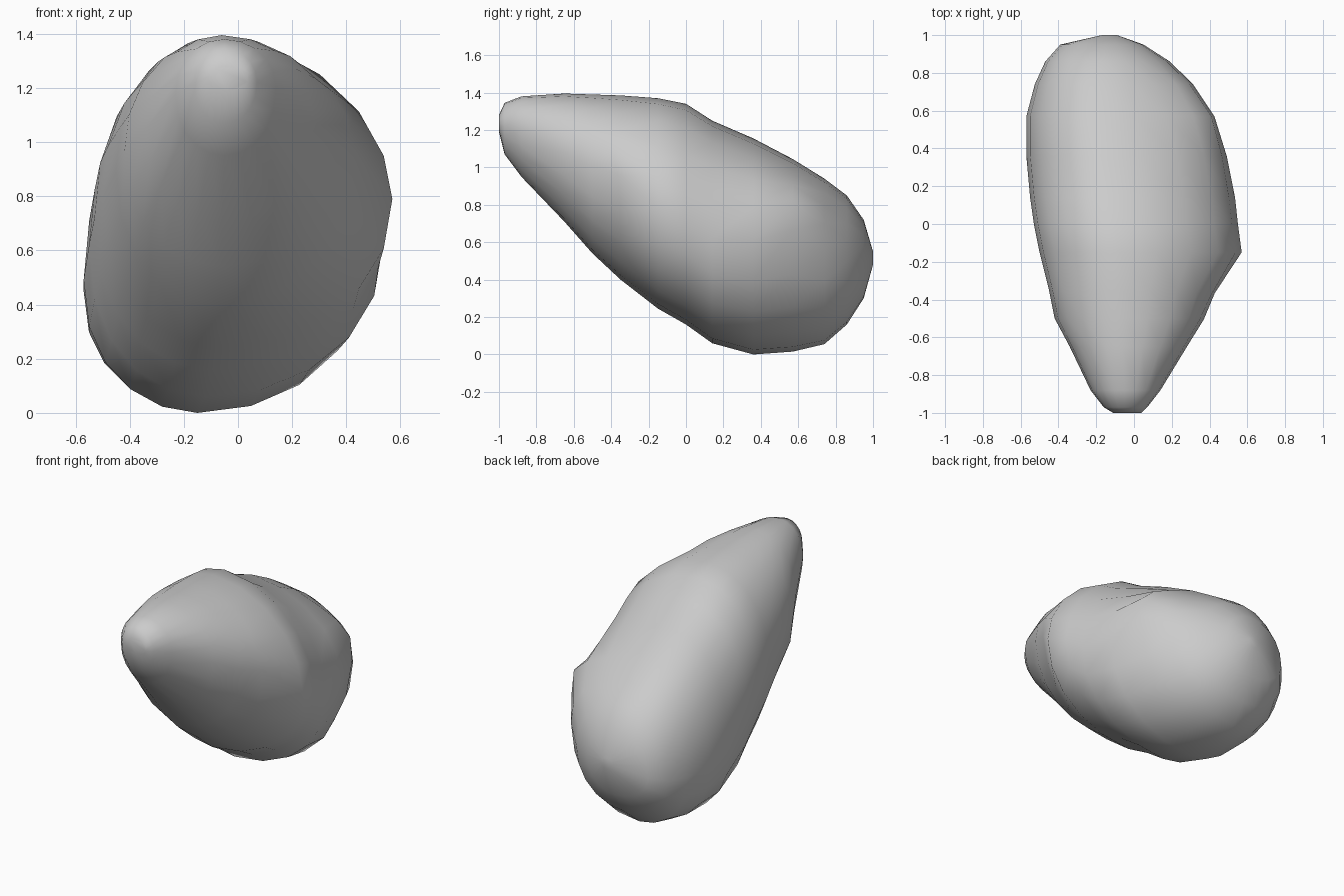
import bpy, bmesh, math
from mathutils import Vector

# Cross-sections along the stone:
# y, x left, x right, z bottom, z top, x of crest, z of widest left, z of widest right
SECTIONS = [
    (-1.00, -0.11, 0.04, 1.19, 1.28, -0.04, 1.24, 1.24),
    (-0.97, -0.16, 0.07, 1.07, 1.345, -0.05, 1.22, 1.22),
    (-0.88, -0.23, 0.14, 0.95, 1.38, -0.05, 1.18, 1.20),
    (-0.65, -0.34, 0.28, 0.71, 1.395, -0.06, 1.05, 1.08),
    (-0.50, -0.42, 0.37, 0.54, 1.39, -0.06, 0.96, 1.00),
    (-0.35, -0.45, 0.43, 0.40, 1.385, -0.07, 0.90, 0.95),
    (-0.15, -0.50, 0.57, 0.245, 1.37, -0.08, 0.80, 0.79),
    (0.00, -0.53, 0.55, 0.16, 1.34, -0.10, 0.72, 0.73),
    (0.14, -0.55, 0.535, 0.06, 1.25, -0.12, 0.62, 0.62),
    (0.36, -0.57, 0.49, 0.00, 1.155, -0.15, 0.49, 0.60),
    (0.57, -0.57, 0.41, 0.015, 1.045, -0.17, 0.45, 0.64),
    (0.74, -0.525, 0.31, 0.055, 0.94, -0.18, 0.43, 0.56),
    (0.86, -0.47, 0.19, 0.16, 0.85, -0.16, 0.44, 0.50),
    (0.95, -0.39, 0.05, 0.30, 0.72, -0.15, 0.47, 0.51),
    (1.00, -0.17, -0.09, 0.48, 0.55, -0.13, 0.52, 0.52),
]
SIDES = 20


def ring(bm, y, xl, xr, zb, zt, xc, zl, zr):
    verts = []
    for i in range(SIDES):
        a = 2 * math.pi * i / SIDES
        c, s = math.cos(a), math.sin(a)
        x = xc + c * ((xr - xc) if c > 0 else (xc - xl))
        # widest height slides from the left side to the right side
        zm = zl + (zr - zl) * (c + 1) / 2
        if s > 0:    # upper side: flatter shoulder at front right
            power = 1.1 if c > 0 and -0.4 < y < 0.1 else 0.95
        else:        # underside: a little fuller on the left
            power = 0.88 if c < 0 else 0.93
        h = math.copysign(abs(s) ** power, s)
        z = zm + h * ((zt - zm) if s > 0 else (zm - zb))
        verts.append(bm.verts.new((x, y, z)))
    return verts


def pull_corner(bm, target, radius):
    """Pull the surface out to a corner point with a soft falloff."""
    target = Vector(target)
    near = min(bm.verts, key=lambda v: (v.co - target).length)
    origin, move = near.co.copy(), target - near.co
    for v in bm.verts:
        d = (v.co - origin).length / radius
        if d < 1:
            v.co += move * (1 - d)


# Stone body lofted through the sections
bm = bmesh.new()
rings = [ring(bm, *s) for s in SECTIONS]
for a, b in zip(rings, rings[1:]):
    for i in range(SIDES):
        j = (i + 1) % SIDES
        bm.faces.new((a[i], a[j], b[j], b[i]))
bm.faces.new(rings[0])
bm.faces.new(rings[-1])

# Blunt corners on the right side
pull_corner(bm, (0.41, 0.57, 0.82), 0.3)
pull_corner(bm, (0.40, -0.39, 1.10), 0.2)

bmesh.ops.recalc_face_normals(bm, faces=bm.faces)
for f in bm.faces:
    f.smooth = True
mesh = bpy.data.meshes.new("stone")
bm.to_mesh(mesh)
bm.free()
stone = bpy.data.objects.new("stone", mesh)
bpy.context.collection.objects.link(stone)
